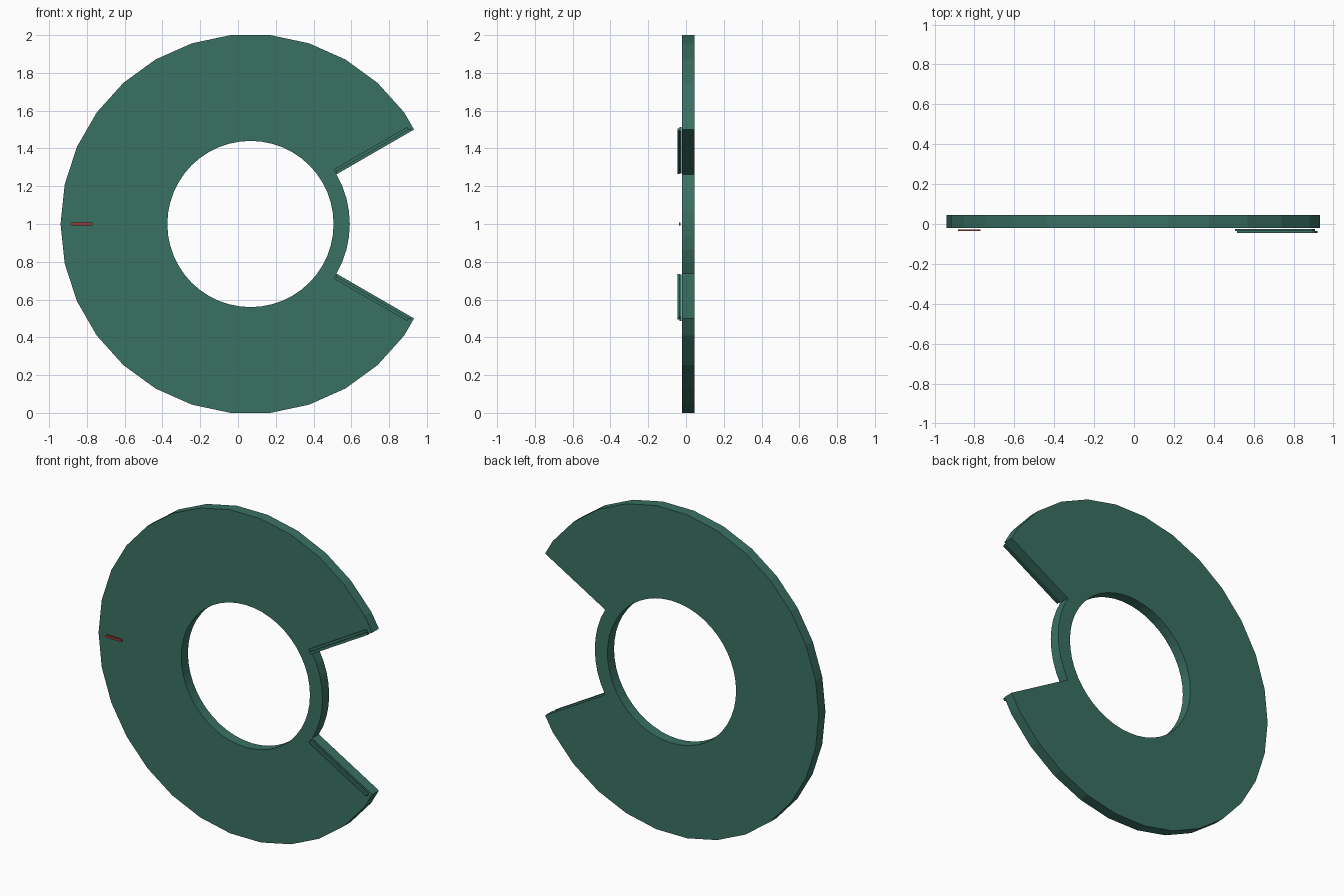
import bpy, bmesh
from math import sin, cos, radians

if "Cube" in bpy.data.objects:
    bpy.data.objects.remove(bpy.data.objects["Cube"])

CX, CZ = 0.066, 1.0


def material(name, rgb):
    m = bpy.data.materials.new(name)
    m.diffuse_color = (*rgb, 1)
    m.use_nodes = True
    m.node_tree.nodes["Principled BSDF"].inputs["Base Color"].default_value = m.diffuse_color
    return m


green = material("green", (0.042, 0.165, 0.125))
red = material("red", (0.35, 0.04, 0.04))


def finish(name, bm, mat):
    bmesh.ops.recalc_face_normals(bm, faces=bm.faces)
    me = bpy.data.meshes.new(name)
    bm.to_mesh(me)
    bm.free()
    me.materials.append(mat)
    ob = bpy.data.objects.new(name, me)
    bpy.context.collection.objects.link(ob)
    return ob


def band(name, outer, inner, y0, y1, closed):
    """Flat ring or ring sector from matching lists of (radius, degrees)."""
    bm = bmesh.new()
    rows = []
    for po, pi in zip(outer, inner):
        row = []
        for (r, a), y in ((po, y0), (po, y1), (pi, y1), (pi, y0)):
            t = radians(a)
            row.append(bm.verts.new((CX + r * cos(t), y, CZ + r * sin(t))))
        rows.append(row)
    n = len(rows)
    for i in range(n if closed else n - 1):
        a, b = rows[i], rows[(i + 1) % n]
        for k in range(4):
            j = (k + 1) % 4
            bm.faces.new((a[k], a[j], b[j], b[k]))
    if not closed:
        bm.faces.new(rows[0])
        bm.faces.new(rows[-1])
    return finish(name, bm, green)


def prism(name, pts, y0, y1, mat):
    """Extrude an x-z outline along y."""
    bm = bmesh.new()
    f = bm.faces.new([bm.verts.new((x, y0, z)) for x, z in pts])
    ext = bmesh.ops.extrude_face_region(bm, geom=[f])
    vs = [v for v in ext["geom"] if isinstance(v, bmesh.types.BMVert)]
    bmesh.ops.translate(bm, verts=vs, vec=(0, y1 - y0, 0))
    return finish(name, bm, mat)


# open dial plate, 300 degrees
R = 1.0055
angles = [30] + list(range(36, 325, 12)) + [330]
outer = [(1.0 if a in (30, 330) else R, a) for a in angles]
band("dial_plate", outer, [(0.522, a) for a in angles], -0.02, 0.045, False)

# full hub ring
ring = [i * 7.5 for i in range(48)]
band("hub_ring", [(0.526, a) for a in ring], [(0.44, a) for a in ring],
     -0.02, 0.045, True)

# edge bars beside both ends of the opening
t = radians(30)
for side, s in (("upper", 1), ("lower", -1)):
    for part, r0, r1, o0, o1, y0, y1 in (
            ("edge_bar", 0.525, 0.975, 0.006, 0.03, -0.035, -0.025),
            ("edge_lip", 0.53, 0.985, 0.0, 0.016, -0.045, -0.035)):
        pts = [(CX + r * cos(t) - o * sin(t), CZ + s * (r * sin(t) + o * cos(t)))
               for r, o in ((r0, o0), (r1, o0), (r1, o1), (r0, o1))]
        prism(f"{side}_{part}", pts, y0, y1, green)

# red index mark with rounded ends
h = 0.008
pts = [(-0.778 + h * cos(radians(a)), CZ + h * sin(radians(a))) for a in range(-90, 91, 30)]
pts += [(-0.874 + h * cos(radians(a)), CZ + h * sin(radians(a))) for a in range(90, 271, 30)]
prism("index_mark", pts, -0.036, -0.028, red)
